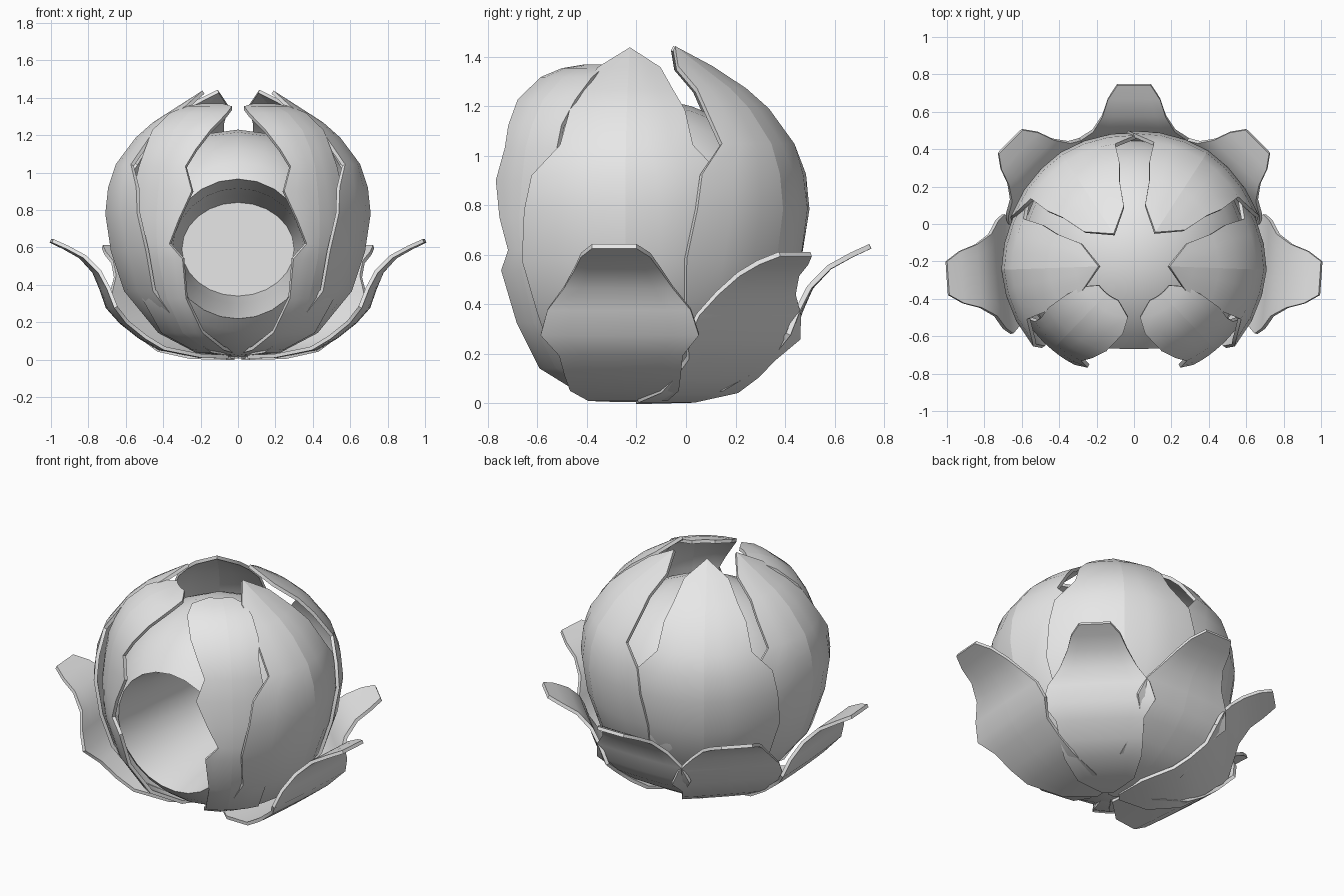
import bpy, bmesh, math
from mathutils import Vector

if "Cube" in bpy.data.objects:
    bpy.data.objects.remove(bpy.data.objects["Cube"])

CY = -0.22          # centre line of the bud in y

grey = bpy.data.materials.new("pale_grey")
grey.diffuse_color = (0.8, 0.8, 0.8, 1)
grey.use_nodes = True
grey.node_tree.nodes["Principled BSDF"].inputs["Base Color"].default_value = grey.diffuse_color


def finish(name, bm, thickness=0):
    bmesh.ops.remove_doubles(bm, verts=bm.verts, dist=0.0005)
    bmesh.ops.recalc_face_normals(bm, faces=bm.faces)
    mesh = bpy.data.meshes.new(name)
    bm.to_mesh(mesh)
    bm.free()
    obj = bpy.data.objects.new(name, mesh)
    bpy.context.collection.objects.link(obj)
    mesh.materials.append(grey)
    bpy.ops.object.select_all(action='DESELECT')
    bpy.context.view_layer.objects.active = obj
    obj.select_set(True)
    if thickness:
        mod = obj.modifiers.new("thickness", 'SOLIDIFY')
        mod.thickness = thickness
        mod.offset = 0
        bpy.ops.object.modifier_apply(modifier=mod.name)
    bpy.ops.object.shade_smooth_by_angle(angle=math.radians(32))
    return obj


def blade(name, azimuth, rows, curve=1.0, ridge=(0.06, 0.06), flip=False, dr=0.0, dz=0.0):
    """Curved petal: rows are (radius, height, right width, left width)."""
    bm = bmesh.new()
    az = math.radians(azimuth)
    ca, sa = math.cos(az), math.sin(az)
    if flip:
        ridge = ridge[::-1]
    grid = []
    for r, z, wr, wl in rows:
        if flip:
            wr, wl = wl, wr
        r += dr
        line = []
        for s in (-1, -0.67, -0.33, 0, 0.33, 0.67, 1):
            w = min(abs(s) * (wr if s < 0 else wl), r * 0.95)
            a = math.asin(w / r)
            rad = r - curve * r * (1 - math.cos(a)) - ridge[0 if s < 0 else 1] * r * a
            t = math.copysign(w, s)
            line.append(bm.verts.new((rad * ca - t * sa, CY + rad * sa + t * ca, z + dz)))
        grid.append(line)
    for a, b in zip(grid, grid[1:]):
        for i in range(6):
            bm.faces.new((a[i], a[i + 1], b[i + 1], b[i]))
    # crisp fold along the middle
    for a, b in zip(grid, grid[1:]):
        bm.edges.get((a[3], b[3])).smooth = False
    return finish(name, bm, 0.02)


# Hollow ball with a round doorway leading into a tapering chamber
bm = bmesh.new()
N = 24
R, centre = 0.61, Vector((0, -0.165, 0.62))
rings = []


def ring(y, rx, rz, cz):
    return [Vector((rx * math.cos(k * math.tau / N), y, cz + rz * math.sin(k * math.tau / N)))
            for k in range(N)]


for i in range(15):
    t = math.radians(2 + i * (142 - 2) / 14)
    shift = max(0, i - 8) / 6 * 0.045
    pts = ring(centre.y + R * math.cos(t), R * math.sin(t), R * math.sin(t), 0.62 - shift)
    rings.append([centre + (p - centre).normalized() * R for p in pts])
rings += [ring(-0.45, 0.35, 0.33, 0.585), ring(-0.1, 0.32, 0.29, 0.59), ring(0.2, 0.3, 0.25, 0.59)]
rings = [[bm.verts.new(p) for p in r] for r in rings]
for a, b in zip(rings, rings[1:]):
    for k in range(N):
        bm.faces.new((a[k], a[(k + 1) % N], b[(k + 1) % N], b[k]))
bm.faces.new(rings[0])
bm.faces.new(rings[-1])
finish("hollow_ball", bm)

# Pointed petals at the sides and back, notched below the shoulder
pointed = [(r, z, w, w) for r, z, w in (
    (0.04, 0.03, 0.02), (0.22, 0.045, 0.16), (0.42, 0.15, 0.29), (0.6, 0.37, 0.36),
    (0.67, 0.58, 0.42), (0.70, 0.78, 0.41), (0.685, 0.92, 0.38), (0.645, 1.04, 0.265),
    (0.54, 1.18, 0.23), (0.45, 1.26, 0.18), (0.31, 1.35, 0.125), (0.185, 1.43, 0.0))]
for az, label in ((-2, "right"), (182, "left")):
    blade("side_petal_" + label, az, pointed, ridge=(0.05, 0.05))
for az, label in ((57, "right"), (123, "left")):
    blade("back_petal_" + label, az, pointed, ridge=(0.03, 0.03),
          dr=0.02 if az < 90 else 0.01, dz=0.005)

# Rounded front petals, trimmed around the doorway
front = [(0.05, 0.04, 0.03, 0.03), (0.24, 0.06, 0.10, 0.12), (0.42, 0.15, 0.12, 0.18),
         (0.54, 0.33, 0.12, 0.2), (0.605, 0.54, 0.15, 0.2), (0.615, 0.62, 0.08, 0.2),
         (0.62, 0.75, 0.14, 0.2), (0.605, 0.9, 0.20, 0.2), (0.585, 1.03, 0.15, 0.17),
         (0.55, 1.12, 0.18, 0.16), (0.49, 1.22, 0.21, 0.17), (0.38, 1.31, 0.21, 0.15),
         (0.29, 1.345, 0.17, 0.12), (0.21, 1.36, 0.07, 0.06)]
blade("front_petal_right", -46, front, ridge=(0.07, -0.09))
blade("front_petal_left", 226, front, ridge=(0.07, -0.09), flip=True)

# Spreading flat lower leaves with a pinched waist and a narrow blunt tip
leaf = [(r, z, w, w) for r, z, w in (
    (0.04, 0.015, 0.03), (0.2, 0.02, 0.16), (0.4, 0.06, 0.22), (0.5, 0.12, 0.235),
    (0.6, 0.2, 0.25), (0.67, 0.28, 0.32), (0.705, 0.38, 0.29), (0.745, 0.47, 0.22),
    (0.82, 0.55, 0.17), (0.91, 0.6, 0.14), (0.985, 0.635, 0.09))]
for az, label in ((-4, "right"), (184, "left")):
    blade("lower_leaf_" + label, az, leaf, curve=0.1, ridge=(0, 0), dr=0.015)
blade("lower_leaf_back", 90, leaf, curve=0.2, ridge=(0, 0), dr=-0.02)
for az, label in ((45, "back_right"), (135, "back_left")):
    blade("lower_leaf_" + label, az, [(r * 0.93 + 0.02, z * 0.96, a, b) for r, z, a, b in leaf],
          curve=0.1, ridge=(0, 0), dz=-0.006)
